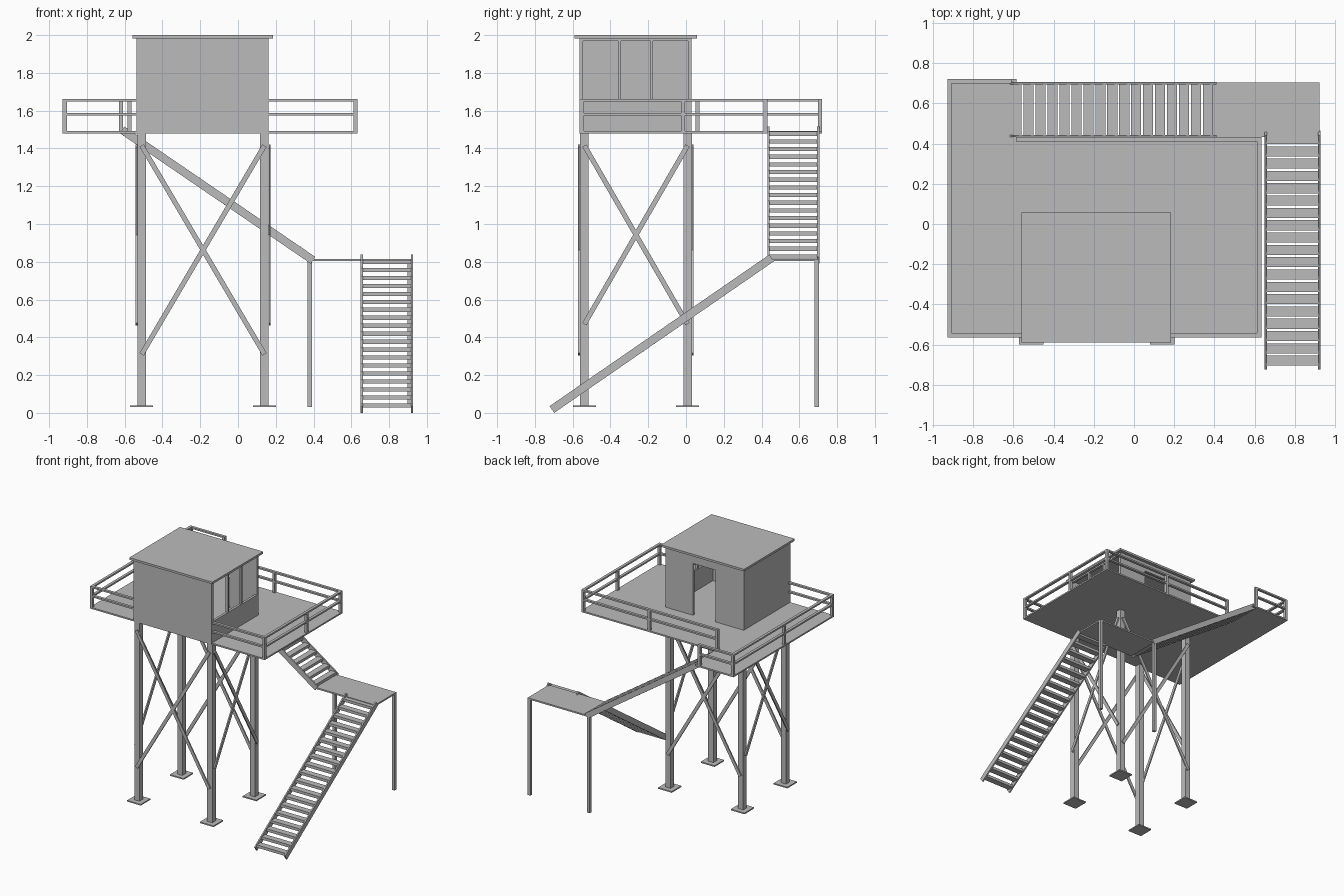
import bpy
import bmesh
from mathutils import Vector, Matrix

old = bpy.data.objects.get("Cube")
if old:
    bpy.data.objects.remove(old, do_unlink=True)

grey = bpy.data.materials.new("painted_grey")
grey.use_nodes = True
grey.diffuse_color = (0.5, 0.5, 0.5, 1)
grey.node_tree.nodes["Principled BSDF"].inputs["Base Color"].default_value = (0.5, 0.5, 0.5, 1)


def finish(name, bm):
    bmesh.ops.recalc_face_normals(bm, faces=bm.faces)
    mesh = bpy.data.meshes.new(name)
    bm.to_mesh(mesh)
    bm.free()
    mesh.materials.append(grey)
    obj = bpy.data.objects.new(name, mesh)
    bpy.context.collection.objects.link(obj)
    return obj


def add_box(bm, x, y, z):
    """Add a box from (min, max) pairs."""
    size = [b - a for a, b in (x, y, z)]
    mid = [(a + b) / 2 for a, b in (x, y, z)]
    bmesh.ops.create_cube(bm, size=1, matrix=Matrix.Translation(mid) @ Matrix.Diagonal((*size, 1)))


def box(name, x, y, z):
    bm = bmesh.new()
    add_box(bm, x, y, z)
    return finish(name, bm)


def add_bar(bm, start, end, side, thick, depth):
    """Add a bar between two points; side is the direction of its thickness."""
    a, b, side = Vector(start), Vector(end), Vector(side)
    along = (b - a).normalized()
    frame = Matrix((along, side, along.cross(side))).transposed().to_4x4()
    scale = Matrix.Diagonal(((b - a).length, thick, depth, 1))
    bmesh.ops.create_cube(bm, size=1, matrix=Matrix.Translation((a + b) / 2) @ frame @ scale)


# Main legs and foot plates
LEG_X, LEG_Y = (-0.51, 0.14), (-0.538, 0.008)
DECK, FOOT = 1.48, 0.03
for side, x in zip(("right", "left"), LEG_X):
    for end, y in zip(("front", "back"), LEG_Y):
        h = 0.0225
        box(f"{end}_{side}_leg", (x - h, x + h), (y - h, y + h), (FOOT, DECK))
        p = 0.061
        box(f"{end}_{side}_foot_plate", (x - p, x + p), (y - p, y + p), (FOOT, FOOT + 0.01))

# Crossed braces on all four sides
for name, y in (("front", -0.566), ("back", 0.036)):
    bm = bmesh.new()
    for x0, x1 in (LEG_X, LEG_X[::-1]):
        add_bar(bm, (x0, y, 0.31), (x1, y, 1.415), (0, 1, 0), 0.01, 0.026)
    finish(f"{name}_braces", bm)
for name, x in (("right", -0.538), ("left", 0.168)):
    bm = bmesh.new()
    for y0, y1 in (LEG_Y, LEG_Y[::-1]):
        add_bar(bm, (x, y0, 0.47), (x, y1, 1.415), (1, 0, 0), 0.01, 0.026)
    finish(f"{name}_braces", bm)

# Deck with a nook at the stair head
X0, X1, Y0, Y1 = -0.928, 0.633, -0.563, 0.432
NOOK_X, NOOK_Y = -0.585, 0.72
bm = bmesh.new()
outline = [(X0, Y0), (X1, Y0), (X1, Y1), (NOOK_X, Y1), (NOOK_X, NOOK_Y), (X0, NOOK_Y)]
face = bm.faces.new([bm.verts.new((x, y, DECK)) for x, y in outline])
top = bmesh.ops.extrude_face_region(bm, geom=[face])["geom"]
bmesh.ops.translate(bm, vec=(0, 0, 0.012), verts=[v for v in top if isinstance(v, bmesh.types.BMVert)])
finish("deck", bm)

# Railings: two rails along each run, with posts
W = 0.022


def railing(name, start, end, posts):
    bm = bmesh.new()
    (xa, ya), (xb, yb) = start, end
    x = (min(xa, xb) - W / 2, max(xa, xb) + W / 2)
    y = (min(ya, yb) - W / 2, max(ya, yb) + W / 2)
    for z in (1.575, 1.648):
        add_box(bm, x, y, (z, z + 0.013))
    for px, py in posts:
        add_box(bm, (px - W / 2, px + W / 2), (py - W / 2, py + W / 2), (DECK, 1.661))
    finish(name, bm)


xa, xb, ya, yb, yn = X0 + W / 2, X1 - W / 2, Y0 + W / 2, Y1 - W / 2, NOOK_Y - W / 2
railing("front_right_railing", (xa, ya), (-0.548, ya), [(xa, ya)])
railing("front_left_railing", (0.172, ya), (xb, ya), [(xb, ya)])
railing("left_railing", (xb, ya), (xb, yb), [(xb, -0.015), (xb, yb)])
railing("back_railing", (-0.575, yb), (xb, yb), [(-0.575, yb), (0.03, yb)])
railing("right_railing", (xa, ya), (xa, yn), [(xa, 0.06), (xa, yn)])
railing("nook_railing", (xa, yn), (-0.62, yn), [(-0.62, yn)])

# Cabin walls
CX, CY, TOP, T = (-0.537, 0.161), (-0.565, 0.03), 1.983, 0.02
inner_y = (CY[0] + T, CY[1] - T)
box("cabin_front_wall", CX, (CY[0], CY[0] + T), (DECK, TOP))
box("cabin_right_wall", (CX[0], CX[0] + T), inner_y, (DECK, TOP))

# Back wall with a doorway
bm = bmesh.new()
back = (CY[1] - T, CY[1])
door = (-0.285, -0.085)
add_box(bm, (CX[0], door[0]), back, (DECK, TOP))
add_box(bm, (door[1], CX[1]), back, (DECK, TOP))
add_box(bm, door, back, (1.91, TOP))
finish("cabin_back_wall", bm)

# Left wall with a window band split by two mullions
bm = bmesh.new()
left = (CX[1] - T, CX[1])
add_box(bm, left, inner_y, (DECK, 1.66))
add_box(bm, left, inner_y, (1.97, TOP))
for y in (-0.352, -0.182):
    add_box(bm, left, (y - 0.007, y + 0.007), (1.66, 1.97))
finish("cabin_left_wall", bm)

# Roof slab
box("roof", (-0.558, 0.184), (-0.59, 0.057), (TOP, 2.0))

# Landing and its posts
box("landing", (0.39, 0.922), (0.433, 0.703), (0.803, 0.815))
for name, x in (("right", 0.38), ("left", 0.91)):
    box(f"landing_{name}_post", (x - 0.012, x + 0.012), (0.68, 0.703), (FOOT, 0.805))


# Stair flights: two stringers with flat treads
def flight(name, start, end, side, sides, count):
    a, b, axis = Vector(start), Vector(end), Vector(side)
    bm = bmesh.new()
    for s in sides:
        add_bar(bm, a + axis * s, b + axis * s, axis, 0.011, 0.043)
    finish(f"{name}_stringers", bm)
    bm = bmesh.new()
    half = Vector((0.025, 0.025, 0.011))
    for i in range(count):
        p = a.lerp(b, (i + 0.5) / count)
        lo, hi = p - half, p + half
        k = 0 if axis.x else 1
        lo[k], hi[k] = sides
        add_box(bm, *zip(lo, hi))
    finish(f"{name}_treads", bm)


flight("lower_stair", (0, -0.71, 0.018), (0, 0.453, 0.82), (1, 0, 0), (0.655, 0.921), 19)
flight("upper_stair", (-0.613, 0, 1.498), (0.397, 0, 0.808), (0, 1, 0), (0.437, 0.7), 17)
